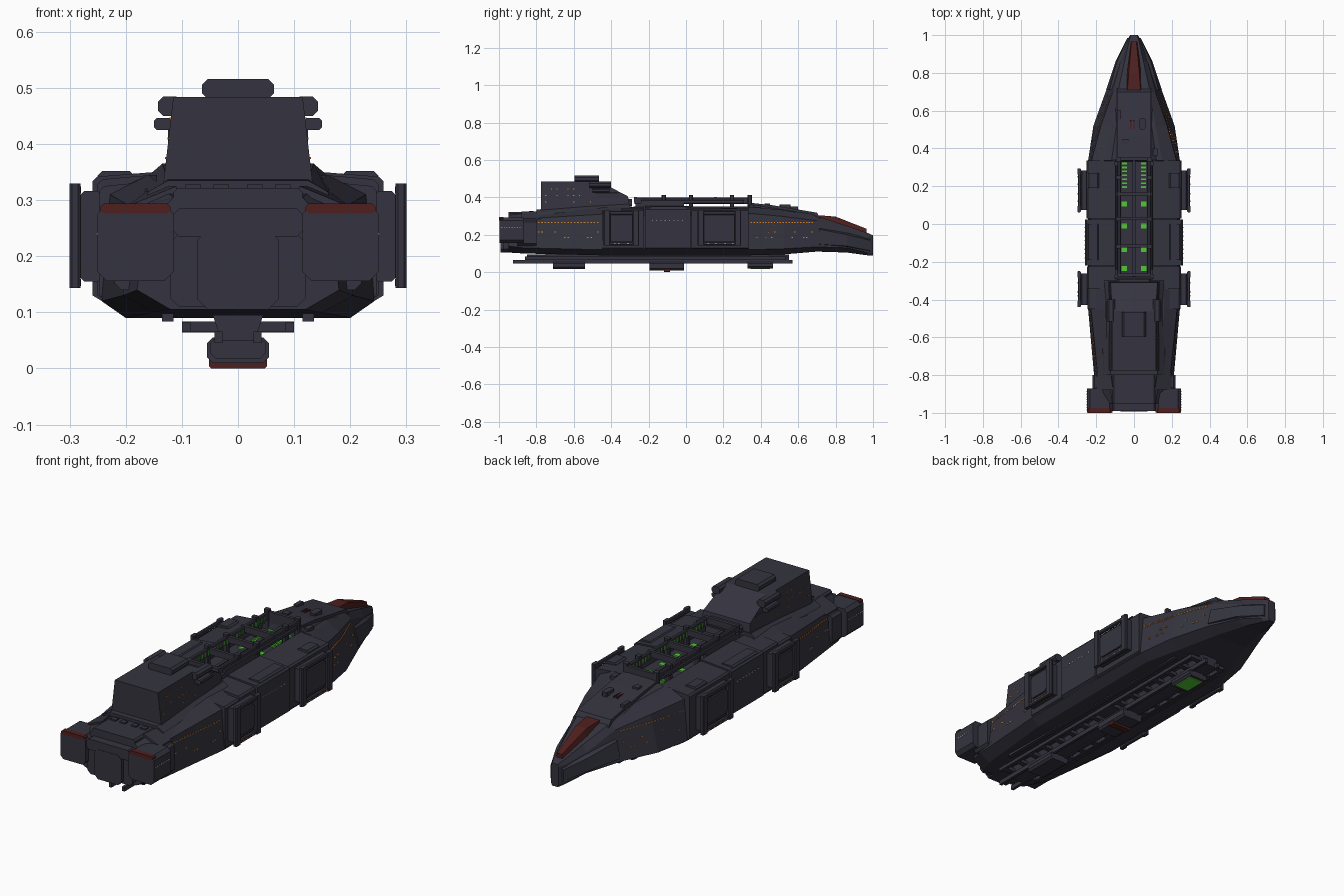
import bpy, bmesh, random
random.seed(4)

def material(name, r, g, b):
    m = bpy.data.materials.new(name)
    m.diffuse_color = (r, g, b, 1)
    return m

HULL = material("dark_slate", 0.035, 0.034, 0.050)
RED = material("dull_red", 0.078, 0.014, 0.013)
GREEN = material("signal_green", 0.08, 0.58, 0.035)
AMBER = material("amber_window", 0.68, 0.22, 0.03)
WHITE = material("pale_window", 0.6, 0.6, 0.62)

def rings_mesh(name, bodies, mat, mirror=False):
    """Each body is a list of matching point rings, skinned and capped."""
    bm = bmesh.new()
    for sx in ((1, -1) if mirror else (1,)):
        for rings in bodies:
            vs = [[bm.verts.new((x * sx, y, z)) for x, y, z in r] for r in rings]
            n = len(vs[0])
            for a, b in zip(vs, vs[1:]):
                for i in range(n):
                    bm.faces.new((a[i], a[(i + 1) % n], b[(i + 1) % n], b[i]))
            bm.faces.new(vs[0])
            bm.faces.new(vs[-1])
    bmesh.ops.recalc_face_normals(bm, faces=bm.faces)
    me = bpy.data.meshes.new(name)
    bm.to_mesh(me)
    bm.free()
    me.materials.append(mat)
    ob = bpy.data.objects.new(name, me)
    bpy.context.collection.objects.link(ob)
    return ob

def block(x0, x1, y0, y1, z0, z1, c=0.0, axis='y'):
    """Box whose outline across the axis has corners cut by c."""
    lo, hi = {'x': ((y0, z0), (y1, z1)), 'y': ((x0, z0), (x1, z1)), 'z': ((x0, y0), (x1, y1))}[axis]
    (a, b), (p, q) = lo, hi
    if c:
        o = [(a + c, b), (p - c, b), (p, b + c), (p, q - c), (p - c, q), (a + c, q), (a, q - c), (a, b + c)]
    else:
        o = [(a, b), (p, b), (p, q), (a, q)]
    if axis == 'x':
        return [[(x, u, v) for u, v in o] for x in (x0, x1)]
    if axis == 'y':
        return [[(u, y, v) for u, v in o] for y in (y0, y1)]
    return [[(u, v, z) for u, v in o] for z in (z0, z1)]

def boxes(name, specs, mat=HULL, mirror=False):
    return rings_mesh(name, [block(*s) for s in specs], mat, mirror)

def side_profile(x0, x1, pts):
    return [[(x, y, z) for y, z in pts] for x in (x0, x1)]

# Main hull: y, bottom half width, bottom z, chine half width, chine z,
# shoulder half width, shoulder z, top half width, top z (lowered where the trench lies)
SECTIONS = [
    (-0.95, .12, .105, .18, .14, .165, .25, .115, .305),
    (-0.87, .15, .10, .205, .13, .185, .285, .125, .312),
    (-0.45, .20, .09, .243, .12, .228, .31, .16, .345),
    (-0.29, .20, .09, .243, .12, .235, .31, .16, .345),
    (-0.285, .20, .09, .243, .12, .235, .30, .16, .318),
    (0.33, .20, .09, .243, .12, .225, .31, .16, .318),
    (0.335, .20, .09, .243, .12, .225, .315, .15, .35),
    (0.52, .15, .095, .215, .125, .175, .298, .115, .333),
    (0.70, .09, .11, .15, .135, .112, .275, .085, .30),
    (0.86, .05, .105, .088, .13, .07, .215, .05, .248),
    (0.97, .025, .09, .038, .105, .034, .19, .026, .21),
    (1.00, .015, .088, .02, .10, .02, .185, .015, .197)]

def hull_ring(y, wb, zb, w, zc, ws, zs, wt, zt):
    half = [(wb, zb), (w, zc), (ws, zs), (wt, zt)]
    return [(x, y, z) for x, z in half] + [(-x, y, z) for x, z in reversed(half)]

rings_mesh("main_hull", [[hull_ring(*s) for s in SECTIONS]], HULL)

def side_x(y, z):
    """Half width of the hull side at a point."""
    for a, b in zip(SECTIONS, SECTIONS[1:]):
        if a[0] <= y <= b[0]:
            t = (y - a[0]) / (b[0] - a[0])
            w, zc, ws, zs = (a[i] + (b[i] - a[i]) * t for i in (3, 4, 5, 6))
            return w + (ws - w) * (z - zc) / (zs - zc)
    return 0.2

# Midship armour with sloping shoulders and panels
def armour(y0, y1, w, z0, z1):
    o = [(.10, .10), (w - .05, .10), (w, z0), (w, z1 - .008), (w - .008, z1), (.20, z1 + .004), (.10, z1 + .012)]
    return [[(x, y, z) for x, z in o] for y in (y0, y1)]

rings_mesh("side_armour", [armour(-.45, -.345, .247, .13, .325), armour(-.345, -.225, .25, .13, .337),
                           armour(-.22, .025, .259, .13, .342), armour(.03, .335, .252, .13, .338)], HULL, True)
boxes("armour_caps", [(.185, .25, -.19, 0, .335, .352, .008), (.185, .245, .19, .27, .335, .352, .008)], HULL, True)

# Docking pods on both flanks
pods = []
for y0, y1 in ((-.44, -.25), (.062, .295)):
    pods += [(.24, .284, y0 + .012, y1 - .012, .155, .316, .01, 'y'),
             (.28, .292, y0 + .04, y1 - .04, .18, .295, .01, 'x')]
    for z in (.143, .308):
        pods.append((.28, .297, y0 + .02, y1 - .02, z, z + .02, .004))
    for y in (y0, y1 - .035):
        pods.append((.281, .30, y, y + .035, .143, .33, .004, 'z'))
boxes("docking_pods", pods, HULL, True)

# Foredeck and bow
rings_mesh("foredeck", [side_profile(-.09, .09, [(.335, .33), (.335, .372), (.46, .358), (.70, .318), (.72, .285), (.6, .29)])], HULL)
rings_mesh("foredeck_sides", [[[(.085, .34, .32), (.15, .34, .335), (.085, .34, .365)],
                               [(.085, .70, .27), (.098, .70, .28), (.085, .70, .308)]]], HULL, True)
rings_mesh("bow_crest", [[[(-.042, .71, .27), (.042, .71, .27), (.036, .70, .305), (-.036, .70, .305)],
                          [(-.038, .81, .255), (.038, .81, .255), (.028, .80, .297), (-.028, .80, .297)],
                          [(-.016, .965, .21), (.016, .965, .21), (.013, .965, .232), (-.013, .965, .232)]]], RED)
rings_mesh("bow_cheeks", [[[(.06, .71, .13), (.148, .71, .15), (.13, .71, .23), (.06, .71, .26)],
                           [(.04, .86, .115), (.098, .86, .14), (.09, .86, .20), (.04, .86, .225)],
                           [(.015, .985, .095), (.035, .985, .115), (.035, .985, .17), (.015, .985, .185)]]], HULL, True)
boxes("foredeck_fittings", [(.03, .06, .50, .56, .34, .362, .005, 'z'), (.10, .125, .36, .40, .33, .36),
                            (-.06, -.03, .42, .45, .35, .368), (-.09, -.07, .55, .60, .33, .35)])
boxes("foredeck_marks", [(-.02, -.014, .50, .55, .34, .352), (-.003, .002, .50, .55, .34, .352)], RED)

# Open launch trench on the spine: raised rim, cross beams, posts, lights
boxes("trench_rim", [(.07, .088, -.275, .345, .364, .40, .004), (.086, .10, -.24, .31, .366, .386, .004),
                     (.086, .10, -.27, -.01, .33, .37)], HULL, True)
boxes("trench_spine", [(-.008, .008, -.28, .335, .31, .35)])
boxes("trench_beams", [(-.09, .09, y, y + .016, .372, .402) for y in (-.278, -.125, .022, .15, .335)])
boxes("trench_posts", [(.068, .094, y, y + .022, .315, .412, .004, 'z') for y in (-.13, .015, .235, .33)], HULL, True)
boxes("trench_lights", [(.038, .066, y - .013, y + .013, .315, .324) for y in (-.235, -.135, -.01, .105)]
      + [(.038, .064, .19 + i * .021, .20 + i * .021, .315, .324) for i in range(7)], GREEN, True)
boxes("trench_wall_lights", [(.067, .071, -.25 + i * .024, -.245 + i * .024, .368, .39) for i in range(24)], GREEN, True)

# Command tower with sloping front
T = [(-.775, .30), (-.775, .484), (-.46, .484), (-.31, .405), (-.30, .33)]
rings_mesh("command_tower", [[[(s * (.133 - (z - .33) * .115), y, z) for y, z in T] for s in (-1, 1)]], HULL)
rings_mesh("tower_base", [[hull_ring(-.80, .14, .28, .165, .30, .16, .315, .125, .335),
                           hull_ring(-.30, .15, .30, .18, .32, .17, .335, .135, .365)]], HULL)
boxes("tower_roof_block", [(-.064, .064, -.595, -.465, .48, .516, .01)])
boxes("bridge_wings", [(.10, .143, -.515, -.40, .45, .485, .01), (.10, .15, -.50, -.41, .425, .446, .005),
                       (.095, .125, -.48, -.36, .36, .43, .006)], HULL, True)
boxes("tower_front_sill", [(-.09, .09, -.36, -.29, .35, .39, .01)])

# Stern: deck, engine block, nacelles with red caps
boxes("stern_deck", [(-.115, .115, -.99, -.85, .235, .285, .01), (-.115, .115, -.95, -.78, .28, .322, .008),
                     (-.12, .12, -.975, -.85, .11, .24, .015)])
boxes("engine_block", [(-.072, .072, -.992, -.90, .105, .248, .018)])
boxes("stern_hatches", [(x - .014, x + .014, -.84, -.815, .315, .328) for x in (-.08, -.03, .03, .08)])
boxes("engine_nacelles", [(.115, .25, -.998, -.87, .156, .292, .016), (.14, .22, -.90, -.80, .14, .28, .012)], HULL, True)
boxes("nacelle_red_caps", [(.12, .245, -1.0, -.975, .276, .294, .006)], RED, True)
rings_mesh("nacelle_fairings", [[[(.11, -.88, .15), (.21, -.88, .15), (.20, -.88, .288), (.11, -.88, .325)],
                                 [(.11, -.62, .15), (.215, -.62, .15), (.19, -.62, .28), (.15, -.62, .325)]]], HULL, True)

# Underside: keel spine, ladder rails, ribs, landing pads
rings_mesh("keel_spine", [[[(-.045, y, .095), (-.03, y, .05), (.03, y, .05), (.045, y, .095)] for y in (-.85, .55)]], HULL)
boxes("keel_rails", [(.085, .10, -.86, .52, .066, .083), (.115, .135, -.75, .45, .084, .098),
                     (.028, .042, -.925, .57, .045, .066)], HULL, True)
boxes("keel_ribs", [(-.10, .10, -.84 + i * .09, -.815 + i * .09, .066, .084) for i in range(16)])
boxes("landing_pads", [(-.05, .05, -.71, -.54, .018, .055, .01), (-.055, .055, -.195, -.01, .01, .055, .01),
                       (-.05, .05, .33, .465, .02, .055, .01), (-.10, .10, -.16, -.05, .064, .084)])
boxes("red_keel_marker", [(-.052, .052, -.118, -.085, 0, .03, .004)], RED)
boxes("green_landing_panel", [(-.038, .038, .345, .45, .016, .021)], GREEN)

# Windows along hull, armour, pods and tower
amber, pale = [], []
def window(store, x, y, z, s=.0042):
    store.append((x - .007, x + .002, y - s, y + s, z - s * .7, z + s * .7))
for i in range(22):
    for y in (-.84 + i * .0175, .35 + i * .0155):
        window(amber, side_x(y, .265) + .001, y, .265)
        z = random.choice((.185, .215))
        if random.random() < .4:
            window(amber, side_x(y, z) + .001, y, z)
for i in range(8):
    window(pale, .259, -.18 + i * .023, .275, .003)
    window(pale, .25, -.985 + i * .014, .24, .003)
for y in (-.38, -.36, -.31, .12, .16, .21, .25):
    window(amber, .297, y, .153)
for r in range(3):
    for i in range(9):
        z = .375 + r * .035
        if random.random() < .5:
            window(amber, .133 - (z - .33) * .115, -.75 + i * .03, z, .003)
boxes("amber_windows", amber, AMBER, True)
boxes("pale_windows", pale, WHITE, True)
